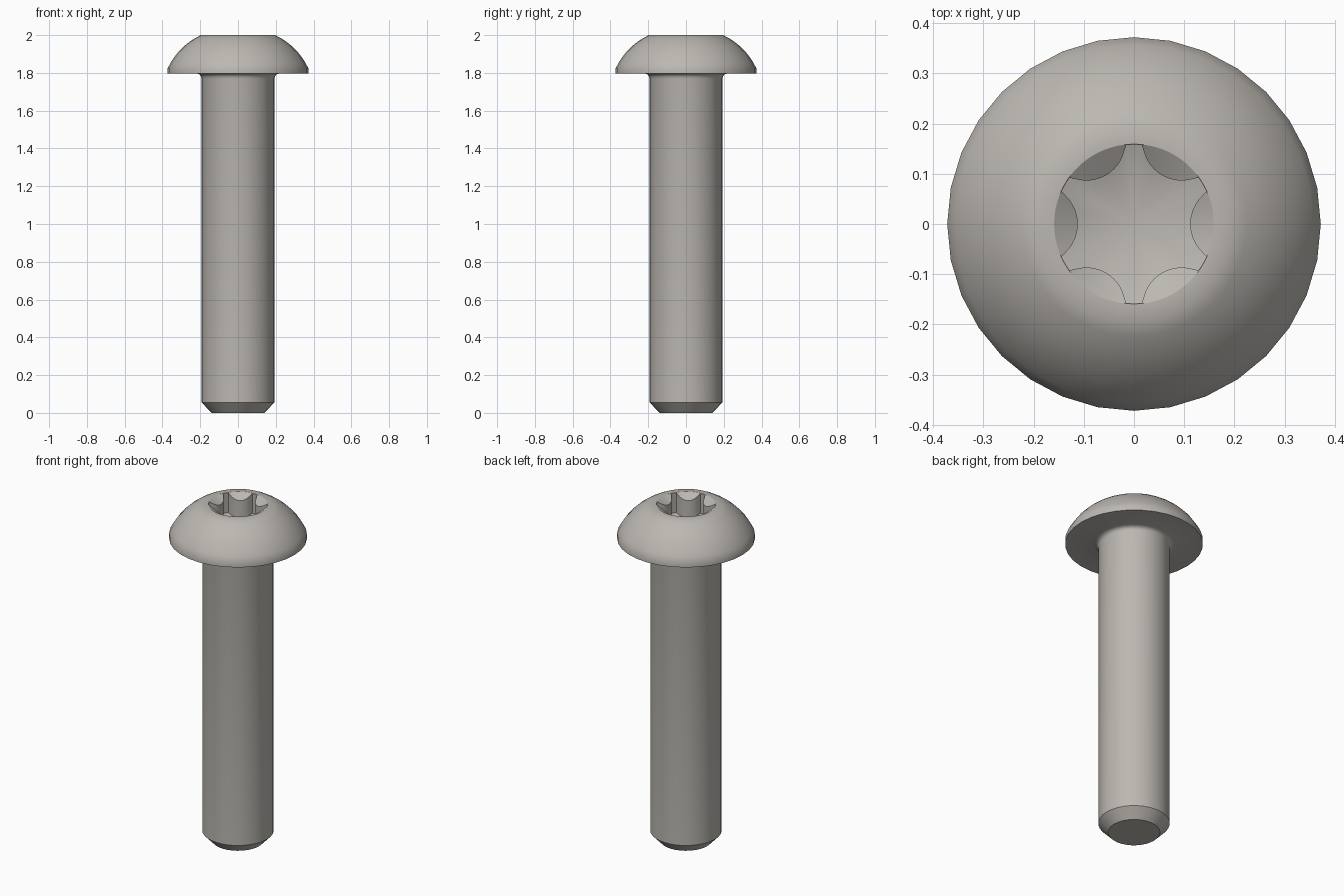
import bpy
import bmesh
import math

if "Cube" in bpy.data.objects:
    bpy.data.objects.remove(bpy.data.objects["Cube"])

SIDES = 32           # facets round the bolt
STEP = 6             # socket points per facet
N = SIDES * STEP

steel = bpy.data.materials.new("warm grey steel")
steel.diffuse_color = (0.50, 0.475, 0.44, 1)
steel.use_nodes = True
steel.node_tree.nodes["Principled BSDF"].inputs["Base Color"].default_value = steel.diffuse_color


def arc(p, q, sagitta, count):
    """Points from p to q on an arc that bulges to the right of p->q."""
    dx, dz = q[0] - p[0], q[1] - p[1]
    chord = math.hypot(dx, dz)
    nx, nz = dz / chord, -dx / chord
    half = 2 * math.atan(2 * sagitta / chord)
    radius = chord / (2 * math.sin(half))
    pts = []
    for i in range(count + 1):
        a = -half + 2 * half * i / count
        along = radius * math.sin(a) + chord / 2
        out = radius * (math.cos(a) - math.cos(half))
        pts.append((p[0] + dx / chord * along + nx * out,
                    p[1] + dz / chord * along + nz * out))
    return pts


def star_radius(t):
    """Six-lobed socket: round valleys scooped out of a circle."""
    phi = (t + math.pi / 6) % (math.pi / 3) - math.pi / 6
    c, r, tip = 0.19, 0.078, 0.158
    d = r * r - (c * math.sin(phi)) ** 2
    return min(tip, c * math.cos(phi) - math.sqrt(d)) if d > 0 else tip


def ring(bm, count, radius, height):
    verts = []
    for i in range(count):
        t = 2 * math.pi * i / count
        r = radius(t)
        verts.append(bm.verts.new((r * math.cos(t), r * math.sin(t), height(r))))
    return verts


def bridge(bm, low, high):
    n = len(low)
    for i in range(n):
        j = (i + 1) % n
        bm.faces.new((low[i], low[j], high[j], high[i]))


bm = bmesh.new()

# Shank with chamfered end, small fillet under the head, domed head
profile = [(0.140, 0.0), (0.193, 0.056), (0.193, 1.77)]
profile += [(0.196, 1.783), (0.203, 1.791), (0.216, 1.796)]
profile += [(0.372, 1.796)]
profile += arc((0.372, 1.825), (0.196, 2.0), 0.022, 8)
rings = [ring(bm, SIDES, lambda t, r=r: r, lambda _, z=z: z) for r, z in profile]
for a, b in zip(rings, rings[1:]):
    bridge(bm, a, b)
bm.faces.new(rings[0][::-1])

# Flat top annulus, from the rim to the socket mouth
mouth = ring(bm, N, lambda t: 0.159, lambda r: 2.0)
rim = rings[-1]
for i in range(SIDES):
    inner = [mouth[(i * STEP + k) % N] for k in range(STEP, -1, -1)]
    bm.faces.new([rim[i], rim[(i + 1) % SIDES]] + inner)

# Socket: countersink, lobed walls, conical floor
lip = ring(bm, N, star_radius, lambda r: 1.999 - (0.158 - r) * 0.65)
floor = ring(bm, N, star_radius, lambda r: 1.83 + r * 0.32)
bridge(bm, mouth, lip)
bridge(bm, lip, floor)
apex = bm.verts.new((0, 0, 1.83))
for i in range(N):
    bm.faces.new((floor[i], floor[(i + 1) % N], apex))

bmesh.ops.recalc_face_normals(bm, faces=bm.faces)
mesh = bpy.data.meshes.new("button_head_bolt")
bm.to_mesh(mesh)
bm.free()
mesh.materials.append(steel)
bolt = bpy.data.objects.new("button_head_bolt", mesh)
bpy.context.collection.objects.link(bolt)
bpy.context.view_layer.objects.active = bolt
bolt.select_set(True)
bpy.ops.object.shade_smooth_by_angle(angle=math.radians(30))
